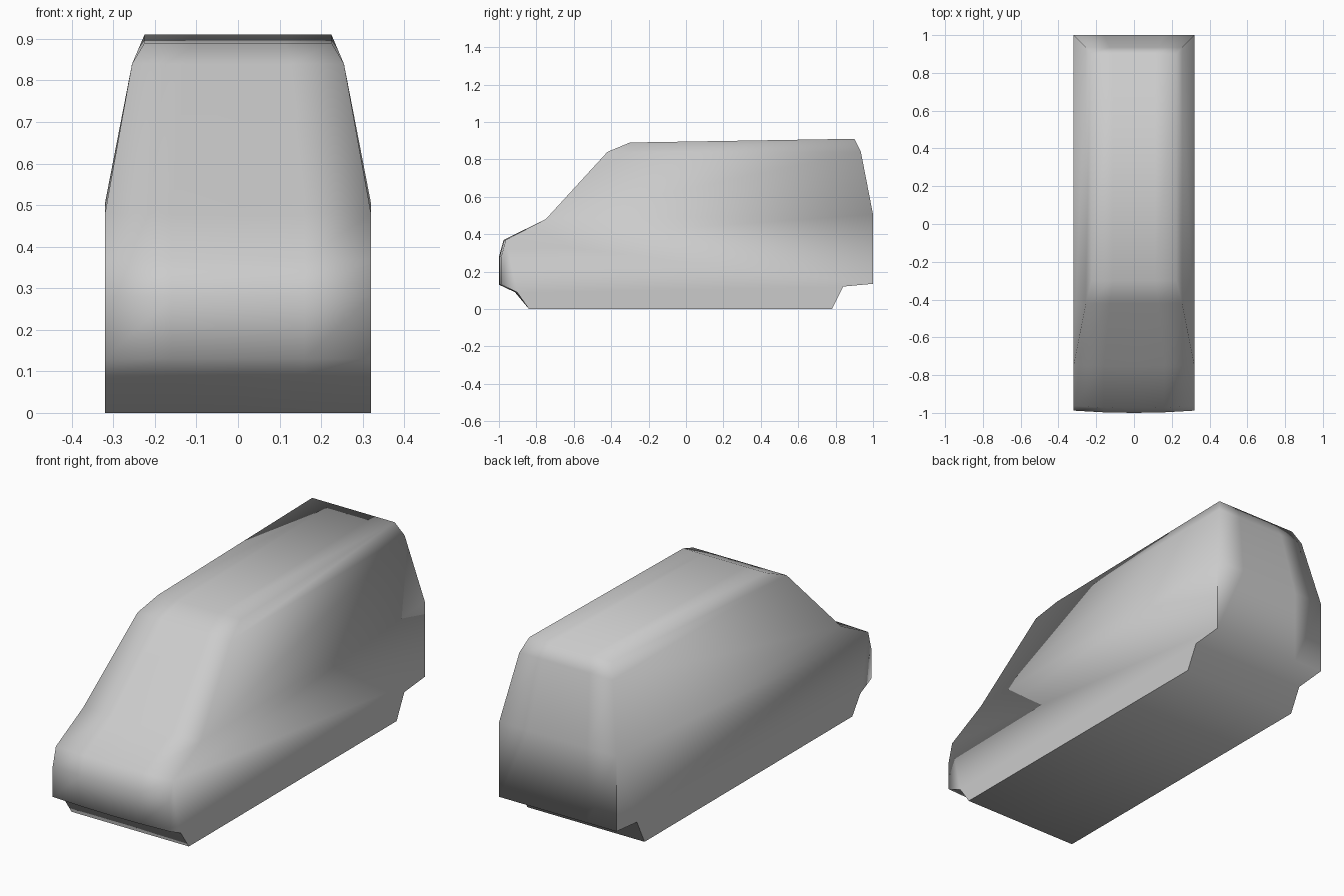
import bpy, bmesh, math

if "Cube" in bpy.data.objects:
    bpy.data.objects.remove(bpy.data.objects["Cube"], do_unlink=True)

# Single body colour
grey = bpy.data.materials.new("body grey")
grey.use_nodes = True
colour = (0.6, 0.6, 0.6, 1)
grey.diffuse_color = colour
grey.node_tree.nodes["Principled BSDF"].inputs["Base Color"].default_value = colour

# Side outline: y, z, half width, how far the edge is swept back from the middle
outline = [
    (-0.75, 0.48, 0.32, 0.0),    # windscreen base
    (-0.42, 0.84, 0.255, 0.0),   # windscreen top
    (-0.30, 0.89, 0.225, 0.0),   # roof front
    (0.90, 0.91, 0.225, 0.0),    # roof rear
    (0.935, 0.84, 0.255, 0.0),   # rear window top
    (1.0, 0.505, 0.32, 0.0),     # rear window base
    (1.0, 0.135, 0.32, 0.0),     # rear bumper
    (0.84, 0.12, 0.32, 0.0),
    (0.78, 0.0, 0.32, 0.0),      # floor
    (-0.84, 0.0, 0.32, 0.0),
    (-0.915, 0.09, 0.32, 0.012),  # front bumper
    (-1.0, 0.13, 0.32, 0.012),
    (-1.0, 0.28, 0.32, 0.012),
    (-0.975, 0.37, 0.32, 0.012),  # bonnet lip
]
columns = (-1, -0.5, 0, 0.5, 1)

bm = bmesh.new()
rows = [[bm.verts.new((w * t, y + sweep * t * t, z)) for t in columns]
        for y, z, w, sweep in outline]

# Skin wrapped around the outline
for i, row in enumerate(rows):
    after = rows[(i + 1) % len(rows)]
    for k in range(len(columns) - 1):
        bm.faces.new((row[k], row[k + 1], after[k + 1], after[k]))

# Sides: roof rail, window band and lower panel
for end in (0, -1):
    edge = [row[end] for row in rows]
    bm.faces.new(edge[1:5])
    bm.faces.new((edge[0], edge[1], edge[4], edge[5]))
    bm.faces.new([edge[0]] + edge[5:])

bmesh.ops.recalc_face_normals(bm, faces=bm.faces)
mesh = bpy.data.meshes.new("van_body")
bm.to_mesh(mesh)
bm.free()
mesh.materials.append(grey)

body = bpy.data.objects.new("van_body", mesh)
bpy.context.collection.objects.link(body)
bpy.ops.object.select_all(action="DESELECT")
body.select_set(True)
bpy.context.view_layer.objects.active = body
bpy.ops.object.shade_smooth_by_angle(angle=math.radians(88.5))
